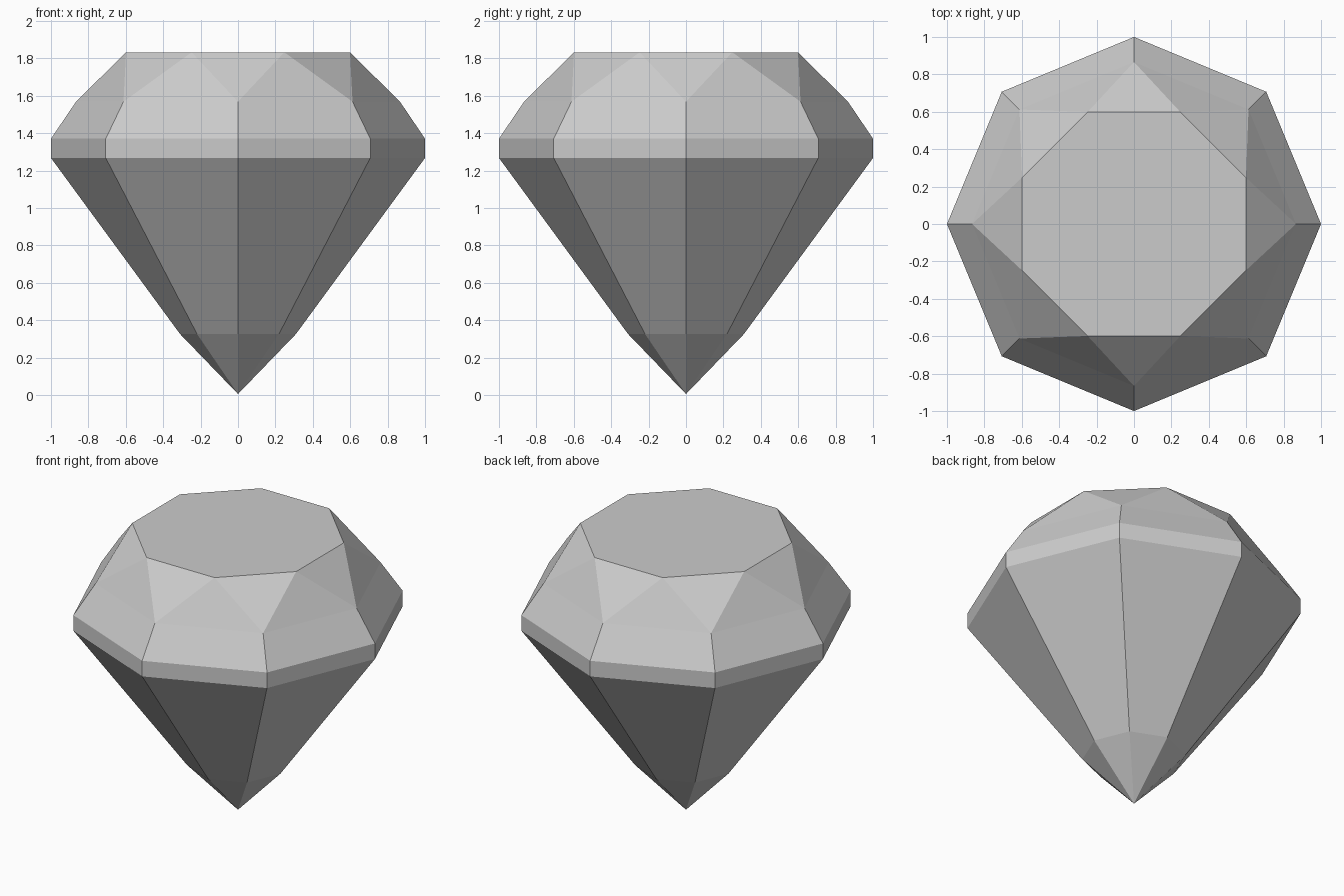
import bpy, bmesh
from math import sin, cos, tau

if "Cube" in bpy.data.objects:
    bpy.data.objects.remove(bpy.data.objects["Cube"])

SIDES = 8
bm = bmesh.new()


def ring(radius, z, turn=0.0):
    return [bm.verts.new((radius * cos(tau * (i + turn) / SIDES),
                          radius * sin(tau * (i + turn) / SIDES), z))
            for i in range(SIDES)]


def bridge(lower, upper):
    for i in range(SIDES):
        j = (i + 1) % SIDES
        bm.faces.new((lower[i], lower[j], upper[j], upper[i]))


# Rings from the bottom up; the table is turned half a step
tip = bm.verts.new((0, 0, 0.005))
pavilion = ring(0.31, 0.326)
girdle_low = ring(1.0, 1.267)
girdle_top = ring(1.0, 1.37)
crown = ring(0.866, 1.568)
table = ring(0.648, 1.832, 0.5)

# Pavilion, girdle and lower crown bands
bridge(pavilion, girdle_low)
bridge(girdle_low, girdle_top)
bridge(girdle_top, crown)

# Pointed tip and alternating upper crown triangles
for i in range(SIDES):
    j = (i + 1) % SIDES
    bm.faces.new((tip, pavilion[j], pavilion[i]))
    bm.faces.new((crown[i], crown[j], table[i]))
    bm.faces.new((crown[j], table[j], table[i]))

# Flat table on top
bm.faces.new(table)
bmesh.ops.recalc_face_normals(bm, faces=bm.faces)

mesh = bpy.data.meshes.new("cut_gem")
bm.to_mesh(mesh)
bm.free()
bpy.context.collection.objects.link(bpy.data.objects.new("cut_gem", mesh))
